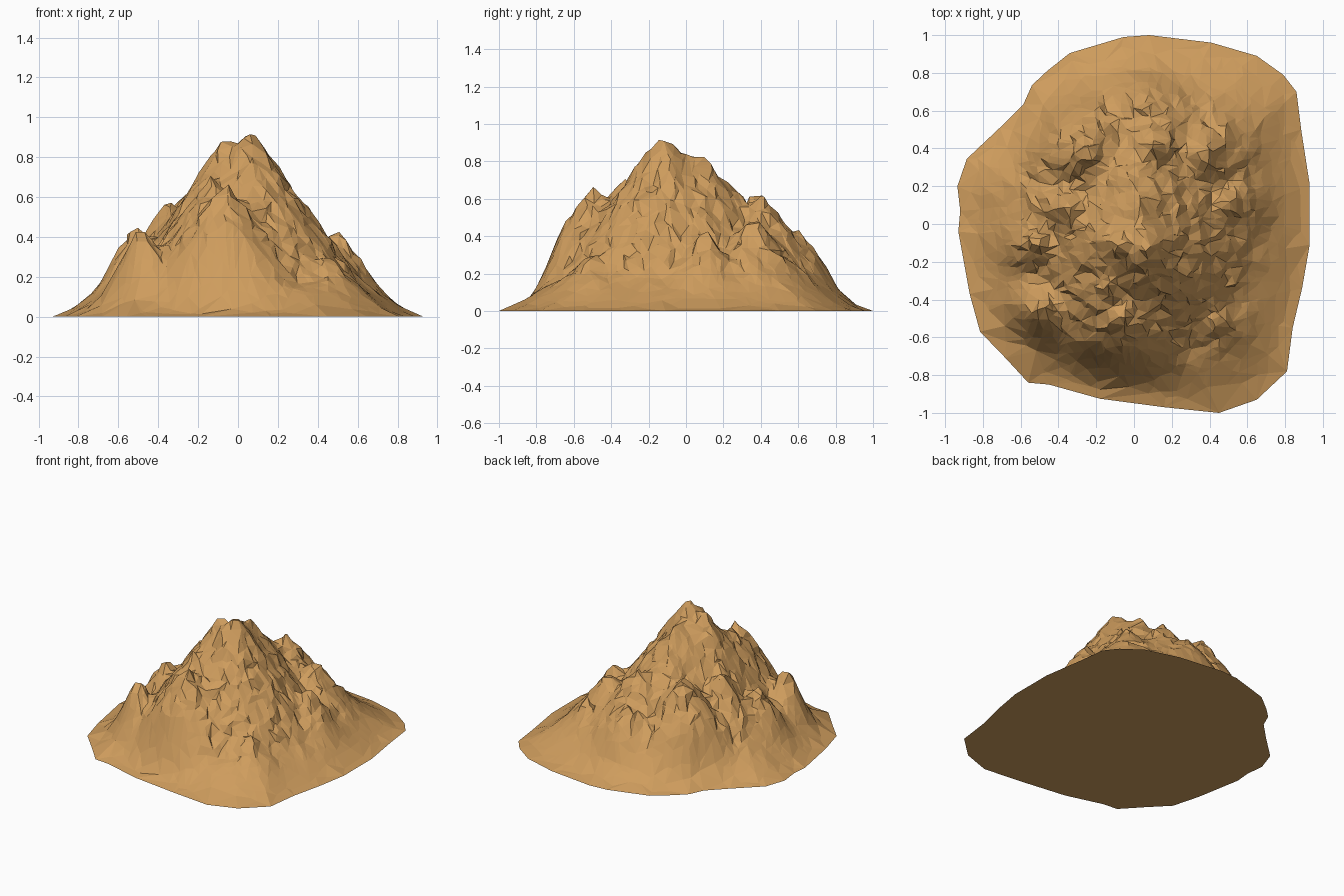
import bpy, bmesh, math, random
from mathutils import Vector, noise
from mathutils.geometry import delaunay_2d_cdt

if "Cube" in bpy.data.objects:
    bpy.data.objects.remove(bpy.data.objects["Cube"])

random.seed(4)

# Footprint outline, clockwise from the back
OUTLINE = [(.08, 1), (.41, .96), (.65, .89), (.79, .79), (.86, .70), (.885, .5), (.93, .21),
           (.93, -.11), (.89, -.34), (.84, -.55), (.81, -.78), (.65, -.93), (.45, -1), (.16, -.97),
           (-.18, -.925), (-.45, -.85), (-.56, -.84), (-.68, -.71), (-.815, -.57), (-.87, -.37),
           (-.93, -.04), (-.92, .07), (-.935, .2), (-.885, .345), (-.71, .51), (-.585, .635),
           (-.54, .735), (-.46, .81), (-.34, .905), (-.055, .99)]

# Summit, shoulders and ledges: x, y, height, slope
PEAKS = [(.06, -.13, .98, 1.4), (-.06, -.11, .94, 1.5), (.03, -.01, .9, 1.4), (.03, .09, .86, 1.4),
         (-.02, .22, .74, 1.3), (-.12, -.34, .74, 1.4), (-.06, -.49, .71, 1.4), (-.24, .37, .69, 1.4),
         (.1, .4, .66, 1.3), (.36, .36, .54, 1.2), (.5, .1, .47, 1.4), (-.5, -.1, .51, 1.5),
         (-.34, .08, .62, 1.4), (-.48, -.46, .50, 1.5), (.44, -.5, .35, 1.1), (.05, .6, .46, 1.2)]


def smooth(a, b, t):
    t = min(1, max(0, (t - a) / (b - a)))
    return t * t * (3 - 2 * t)


def edge_ratio(x, y):
    """0 in the middle, 1 on the outline."""
    best = 0
    for (ax, ay), (bx, by) in zip(OUTLINE, OUTLINE[1:] + OUTLINE[:1]):
        nx, ny = by - ay, ax - bx
        c = nx * ax + ny * ay
        hit = (nx * x + ny * y) / c
        if hit > 0:
            q = Vector((x, y)) / hit
            u = (q - Vector((ax, ay))).dot(Vector((bx - ax, by - ay)))
            if -1e-6 <= u <= (bx - ax) ** 2 + (by - ay) ** 2 + 1e-6:
                best = max(best, hit)
    return best


def surface(x, y):
    """Point on the rocky slope above x, y."""
    d = 1 - edge_ratio(x, y)
    if d < .002:
        return Vector((x, y, 0))
    k = 26
    cones = [z - s * math.hypot(x - px, y - py) for px, py, z, s in PEAKS]
    h = math.log(sum(math.exp(k * c) for c in cones) + math.exp(k * .17)) / k - .032
    z = h * smooth(-.01, .31, d)
    # Large gullies and small crags, growing away from the smooth skirt
    p = Vector((x, y, z))
    crag = smooth(.16, .42, d)
    z += crag * (.015 * noise.noise(p * 5) + .016 * noise.noise(p * 13))
    step = noise.noise_vector(p * 15 + Vector((7, 3, 1)))
    shift = step * .032 * crag
    return Vector((x + shift.x, y + shift.y, max(0.002, z + shift.z * .6)))


# Scatter points: dense on the crags, sparse on the skirt
points = [Vector(p) for p in OUTLINE]
n = len(points)
STEP = .038
for i in range(-26, 27):
    for j in range(-27, 28):
        x = (i + random.uniform(-.42, .42)) * STEP
        y = (j + random.uniform(-.42, .42)) * STEP
        r = edge_ratio(x, y)
        if r < .96 and random.random() > .65 * smooth(.65, .9, r):
            points.append(Vector((x, y)))
verts, _, faces = delaunay_2d_cdt(points, [(i, (i + 1) % n) for i in range(n)], [], 1, 1e-5)[:3]

# Mountain surface closed by a flat underside
bm = bmesh.new()
bv = [bm.verts.new(surface(v.x, v.y)) for v in verts]
for f in faces:
    bm.faces.new([bv[i] for i in f])
bmesh.ops.holes_fill(bm, edges=[e for e in bm.edges if e.is_boundary], sides=0)
bmesh.ops.recalc_face_normals(bm, faces=bm.faces)

mesh = bpy.data.meshes.new("mountain")
bm.to_mesh(mesh)
bm.free()
mountain = bpy.data.objects.new("mountain", mesh)
bpy.context.collection.objects.link(mountain)

rock = bpy.data.materials.new("sandy_rock")
rock.diffuse_color = (.62, .335, .11, 1)
rock.use_nodes = True
rock.node_tree.nodes["Principled BSDF"].inputs["Base Color"].default_value = rock.diffuse_color
mesh.materials.append(rock)
